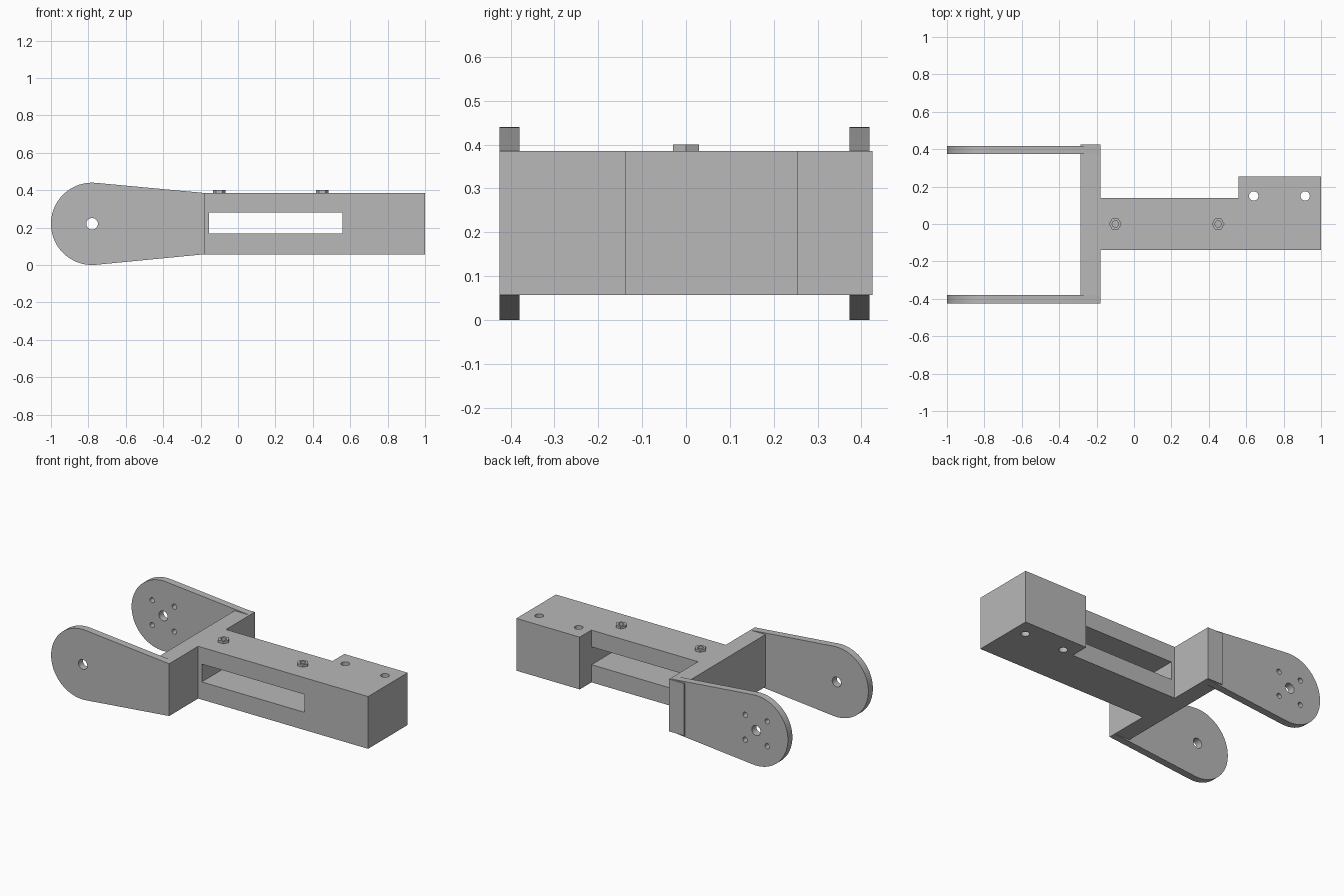
import bpy, bmesh, math

if "Cube" in bpy.data.objects:
    bpy.data.objects.remove(bpy.data.objects["Cube"])

grey = bpy.data.materials.new("matte_grey")
grey.diffuse_color = (0.48, 0.48, 0.48, 1)
grey.use_nodes = True
grey.node_tree.nodes["Principled BSDF"].inputs["Base Color"].default_value = grey.diffuse_color


def prism(name, pts, lo, hi, axis="z"):
    """Extrude a 2D outline: (x, y) along z, or (x, z) along y."""
    bm = bmesh.new()
    place = (lambda p, h: (p[0], p[1], h)) if axis == "z" else (lambda p, h: (p[0], h, p[1]))
    a = [bm.verts.new(place(p, lo)) for p in pts]
    b = [bm.verts.new(place(p, hi)) for p in pts]
    bm.faces.new(a)
    bm.faces.new(b)
    for i in range(len(pts)):
        j = (i + 1) % len(pts)
        bm.faces.new((a[i], a[j], b[j], b[i]))
    bmesh.ops.recalc_face_normals(bm, faces=bm.faces)
    me = bpy.data.meshes.new(name)
    bm.to_mesh(me)
    bm.free()
    me.materials.append(grey)
    ob = bpy.data.objects.new(name, me)
    bpy.context.collection.objects.link(ob)
    return ob


def circle(x, y, r, n=24):
    return [(x + r * math.cos(2 * math.pi * i / n), y + r * math.sin(2 * math.pi * i / n))
            for i in range(n)]


def combine(ob, other, op="DIFFERENCE"):
    """Apply a boolean and discard the second object."""
    m = ob.modifiers.new("bool", "BOOLEAN")
    m.operation, m.solver, m.object = op, "EXACT", other
    bpy.context.view_layer.objects.active = ob
    bpy.ops.object.modifier_apply(modifier=m.name)
    bpy.data.objects.remove(other)


Z0, Z1 = 0.057, 0.385          # body height
PX, PZ, R = -0.78, 0.22, 0.22  # pivot centre and arm end radius

# Body: cross bar, shank and side block in one outline
body = prism("bracket_body", [
    (-0.285, -0.425), (-0.18, -0.425), (-0.18, -0.138), (1, -0.138), (1, 0.254),
    (0.56, 0.254), (0.56, 0.138), (-0.18, 0.138), (-0.18, 0.425), (-0.285, 0.425)], Z0, Z1)

# Long slot through the shank
combine(body, prism("slot_cutter", [(-0.155, 0.168), (0.559, 0.168), (0.559, 0.28), (-0.155, 0.28)],
                    -0.4, 0.4, "y"))
# Vertical holes in the side block
for x in (0.64, 0.915):
    combine(body, prism("block_hole_cutter", circle(x, 0.15, 0.025), -0.1, 0.6))

# Fork arms: round end tapering into the cross bar
arc = [(PX + R * math.cos(math.radians(t)), PZ + R * math.sin(math.radians(t)))
       for t in [85 + 190 * i / 40 for i in range(41)]]
for name, lo, hi in (("front_arm", -0.425, -0.38), ("back_arm", 0.373, 0.418)):
    arm = prism(name, arc + [(-0.18, Z0), (-0.18, Z1)], lo, hi, "y")
    combine(arm, prism("pivot_cutter", circle(PX, PZ, 0.031), lo - 0.1, hi + 0.1, "y"))
    if name == "back_arm":
        # Four screw holes around the pivot
        for sx in (-1, 1):
            for sz in (-1, 1):
                combine(arm, prism("screw_cutter", circle(PX + sx * 0.077, PZ + sz * 0.078, 0.016, 16),
                                   lo - 0.1, hi + 0.1, "y"))
    combine(body, arm, "UNION")

# Hex nuts on top of the shank
for i, x in enumerate((-0.1, 0.45)):
    nut = prism(f"hex_nut_{i + 1}", circle(x, 0, 0.034, 6), Z1 - 0.004, 0.4)
    combine(nut, prism("nut_hole_cutter", circle(x, 0, 0.017, 16), 0.3, 0.5))

# Smooth the curved walls, keep the edges sharp
for ob in bpy.data.objects:
    bpy.ops.object.select_all(action="DESELECT")
    ob.select_set(True)
    bpy.context.view_layer.objects.active = ob
    bpy.ops.object.shade_smooth_by_angle(angle=math.radians(30))
